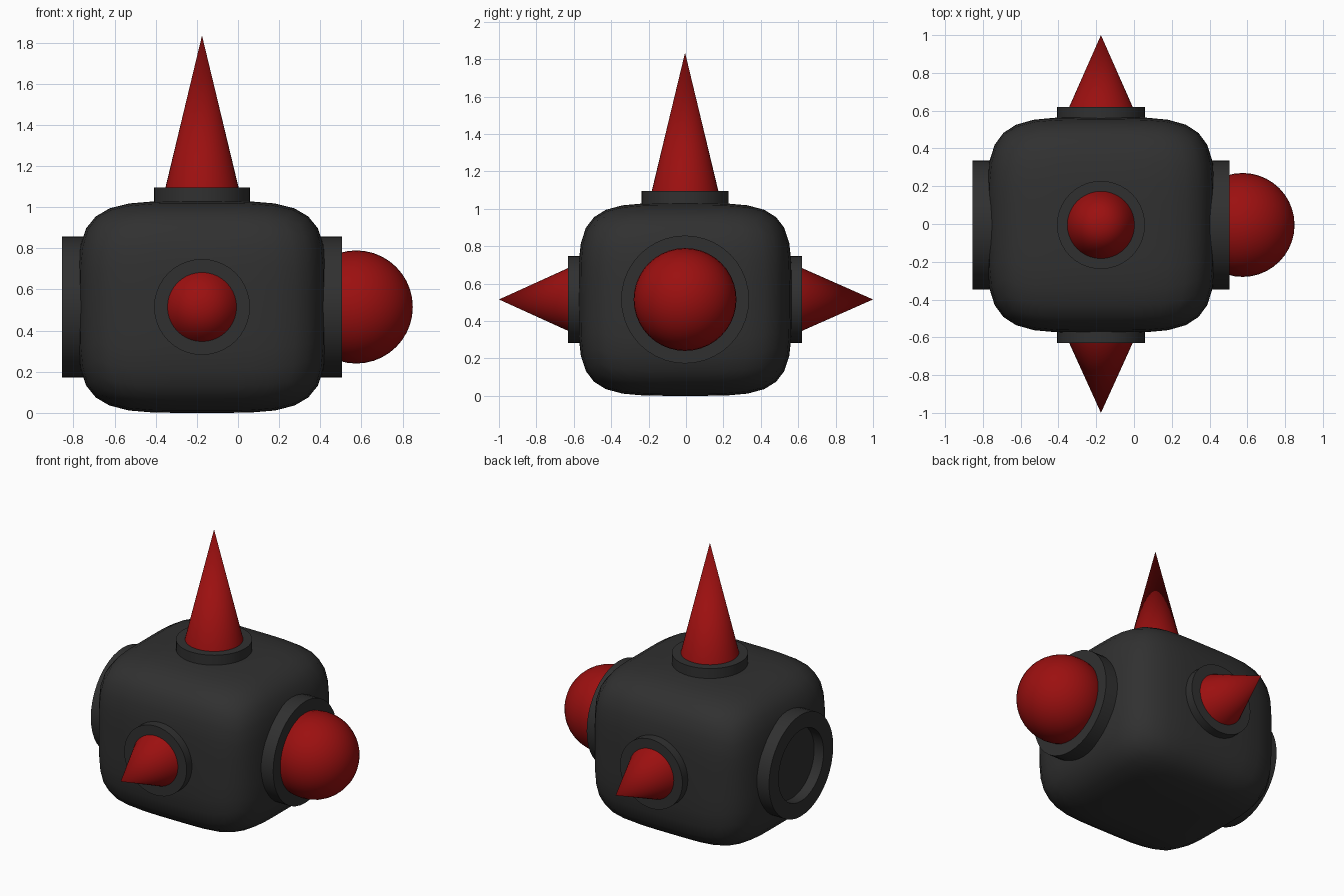
import bpy
import bmesh
import math
from mathutils import Vector

cube = bpy.data.objects.get("Cube")
if cube:
    bpy.data.objects.remove(cube, do_unlink=True)


def make_material(name, color):
    mat = bpy.data.materials.new(name)
    mat.use_nodes = True
    mat.diffuse_color = color
    bsdf = mat.node_tree.nodes["Principled BSDF"]
    bsdf.inputs["Base Color"].default_value = color
    bsdf.inputs["Roughness"].default_value = 0.6
    return mat


dark = make_material("charcoal", (0.03, 0.03, 0.03, 1))
red = make_material("deep red", (0.33, 0.005, 0.005, 1))

CENTRE = Vector((-0.175, -0.005, 0.515))
HALF = Vector((0.605, 0.57, 0.515))
ROUNDNESS = 4.4


def add_object(name, bm, mat):
    bmesh.ops.recalc_face_normals(bm, faces=bm.faces)
    mesh = bpy.data.meshes.new(name)
    bm.to_mesh(mesh)
    bm.free()
    mesh.materials.append(mat)
    obj = bpy.data.objects.new(name, mesh)
    bpy.context.collection.objects.link(obj)
    bpy.ops.object.select_all(action="DESELECT")
    obj.select_set(True)
    bpy.context.view_layer.objects.active = obj
    bpy.ops.object.shade_smooth_by_angle(angle=math.radians(35))
    return obj


def lathe(name, profile, direction, mat, steps=40):
    """Spin (radius, distance) points about an axis through the body centre."""
    bm = bmesh.new()
    verts = [bm.verts.new((r, 0, d)) for r, d in profile]
    edges = [bm.edges.new(pair) for pair in zip(verts, verts[1:])]
    bmesh.ops.spin(bm, geom=verts + edges, cent=(0, 0, 0), axis=(0, 0, 1),
                   angle=math.tau, steps=steps)
    bmesh.ops.remove_doubles(bm, verts=bm.verts, dist=0.0001)
    turn = Vector((0, 0, 1)).rotation_difference(Vector(direction))
    for v in bm.verts:
        v.co = turn @ v.co + CENTRE
    return add_object(name, bm, mat)


# Rounded box body
bm = bmesh.new()
bmesh.ops.create_cube(bm, size=2)
bmesh.ops.subdivide_edges(bm, edges=bm.edges, cuts=9, use_grid_fill=True)
for v in bm.verts:
    norm = sum(abs(c) ** ROUNDNESS for c in v.co) ** (1 / ROUNDNESS)
    v.co = CENTRE + v.co / norm * HALF
add_object("body", bm, dark)

# Collars with spikes: direction, collar face, tip, spike radius at the face
spikes = {
    "top": ((0, 0, 1), 0.58, 1.32, 0.178),
    "front": ((0, -1, 0), 0.625, 0.995, 0.168),
    "back": ((0, 1, 0), 0.625, 1.005, 0.168),
}
for side, (direction, face, tip, radius) in spikes.items():
    lathe(side + "_collar",
          [(0, face - 0.2), (0.233, face - 0.2), (0.233, face), (0, face)],
          direction, dark)
    sunk = 0.05
    base = radius * (tip - face + sunk) / (tip - face)
    lathe(side + "_spike",
          [(0, face - sunk), (base, face - sunk), (0, tip)], direction, red)

# Left collar holding a ball
lathe("left_collar", [(0, 0.4), (0.342, 0.4), (0.342, 0.68), (0, 0.68)],
      (1, 0, 0), dark)
ball = [(0.275 * math.sin(i * math.pi / 20), 0.75 - 0.275 * math.cos(i * math.pi / 20))
        for i in range(21)]
lathe("left_ball", ball, (1, 0, 0), red)

# Right collar, an open socket with a flat floor
lathe("right_socket",
      [(0, 0.4), (0.342, 0.4), (0.342, 0.68), (0.24, 0.68), (0.24, 0.61), (0, 0.61)],
      (-1, 0, 0), dark)
